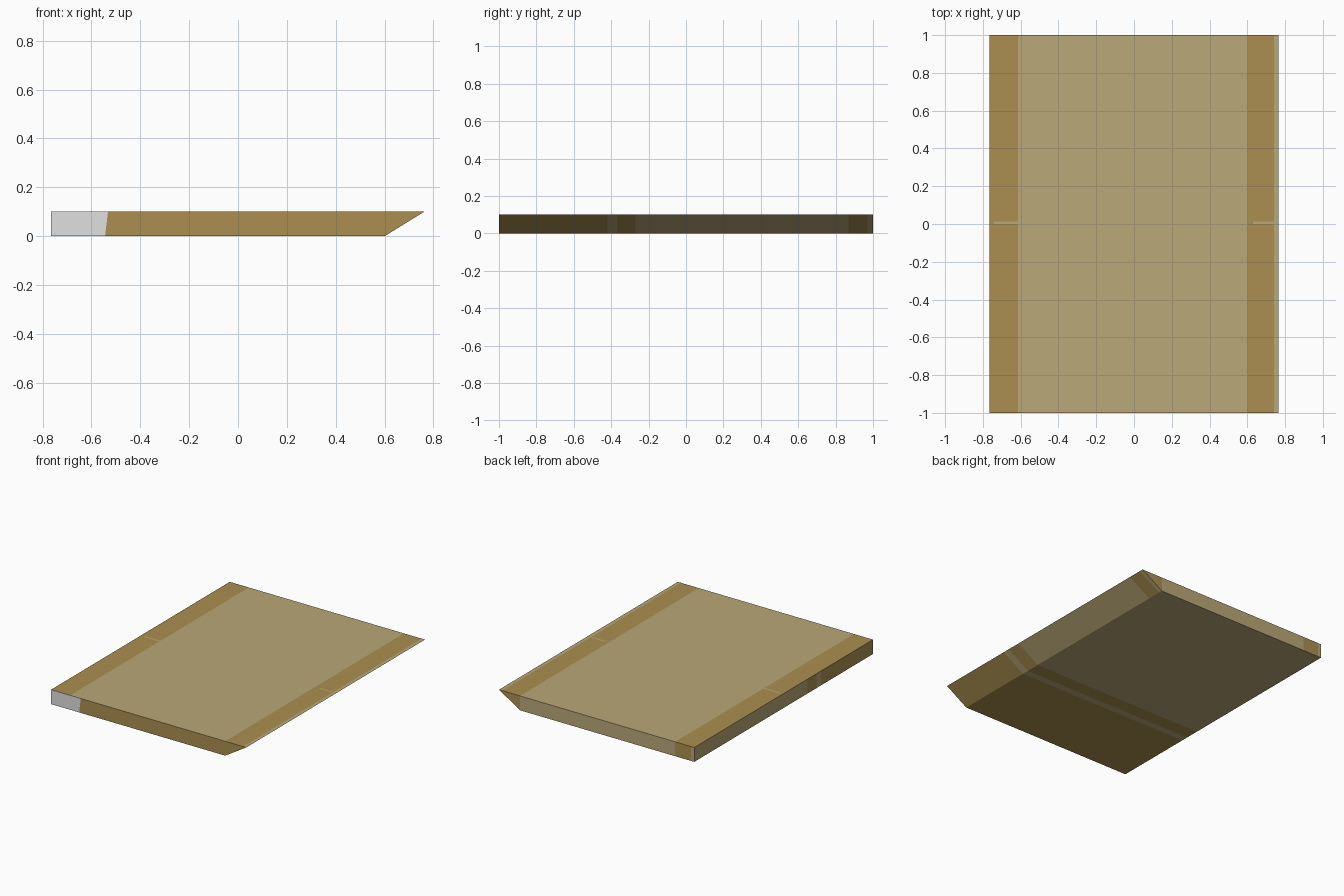
import bpy, bmesh
from mathutils import Vector

if "Cube" in bpy.data.objects:
    bpy.data.objects.remove(bpy.data.objects["Cube"])

W, L, H = 0.765, 1.0, 0.102     # half width, half length, thickness
BEVEL_X = 0.60                  # where the underside stops and the slope begins


def material(name, srgb):
    m = bpy.data.materials.new(name)
    lin = [((c / 255 + 0.055) / 1.055) ** 2.4 for c in srgb]
    m.diffuse_color = (*lin, 1)
    m.use_nodes = True
    m.node_tree.nodes["Principled BSDF"].inputs["Base Color"].default_value = m.diffuse_color
    return m


def cut(bm, point, normal):
    bmesh.ops.bisect_plane(bm, geom=bm.verts[:] + bm.edges[:] + bm.faces[:],
                           dist=1e-5, plane_co=point, plane_no=normal)


# Slab: profile with one undercut edge, extruded along y
bm = bmesh.new()
profile = [(-W, 0), (BEVEL_X, 0), (W, H), (-W, H)]
face = bm.faces.new([bm.verts.new((x, -L, z)) for x, z in profile])
ext = bmesh.ops.extrude_face_region(bm, geom=[face])
bmesh.ops.translate(bm, vec=(0, 2 * L, 0),
                    verts=[v for v in ext["geom"] if isinstance(v, bmesh.types.BMVert)])
bmesh.ops.recalc_face_normals(bm, faces=bm.faces[:])

# Cuts for the colour bands
for x in (-0.74, -0.615, 0.6, 0.63, 0.74):
    cut(bm, (x, 0, 0), (1, 0, 0))
for y in (-0.42, -0.37, -0.27, 0, 0.013, 0.87, 0.97):
    cut(bm, (0, y, 0), (0, 1, 0))
cut(bm, (-0.538, 0, H / 2), Vector((1, 0, -0.12)).normalized())

# Colour by face direction and position: 0 tan, 1 brown, 2 grey
bm.normal_update()
for f in bm.faces:
    n, c = f.normal, f.calc_center_median()
    if n.z > 0.5:                                   # top: brown edge bands
        band = c.x < -0.615 or 0.6 < c.x < 0.74
        notch = 0 < c.y < 0.013 and (-0.74 < c.x < 0 or c.x > 0.63)
        f.material_index = int(band and not notch)
    elif n.y < -0.5:                                # front: grey end, brown rest
        f.material_index = 2 if c.x < -0.54 else 1
    elif n.y > 0.5:                                 # back: brown near both ends
        f.material_index = int(-0.74 < c.x < -0.615 or 0.6 < c.x < 0.74)
    else:                                           # sides and underside
        brown = c.y < -0.42 or -0.37 < c.y < -0.27
        if n.x > 0.3:
            brown = brown or 0.87 < c.y < 0.97
        f.material_index = int(brown)

mesh = bpy.data.meshes.new("slab")
bm.to_mesh(mesh)
bm.free()
for m in (material("tan wood", (186, 168, 119)),
          material("brown wood", (171, 143, 81)),
          material("light grey", (224, 224, 224))):
    mesh.materials.append(m)
slab = bpy.data.objects.new("slab", mesh)
bpy.context.collection.objects.link(slab)
